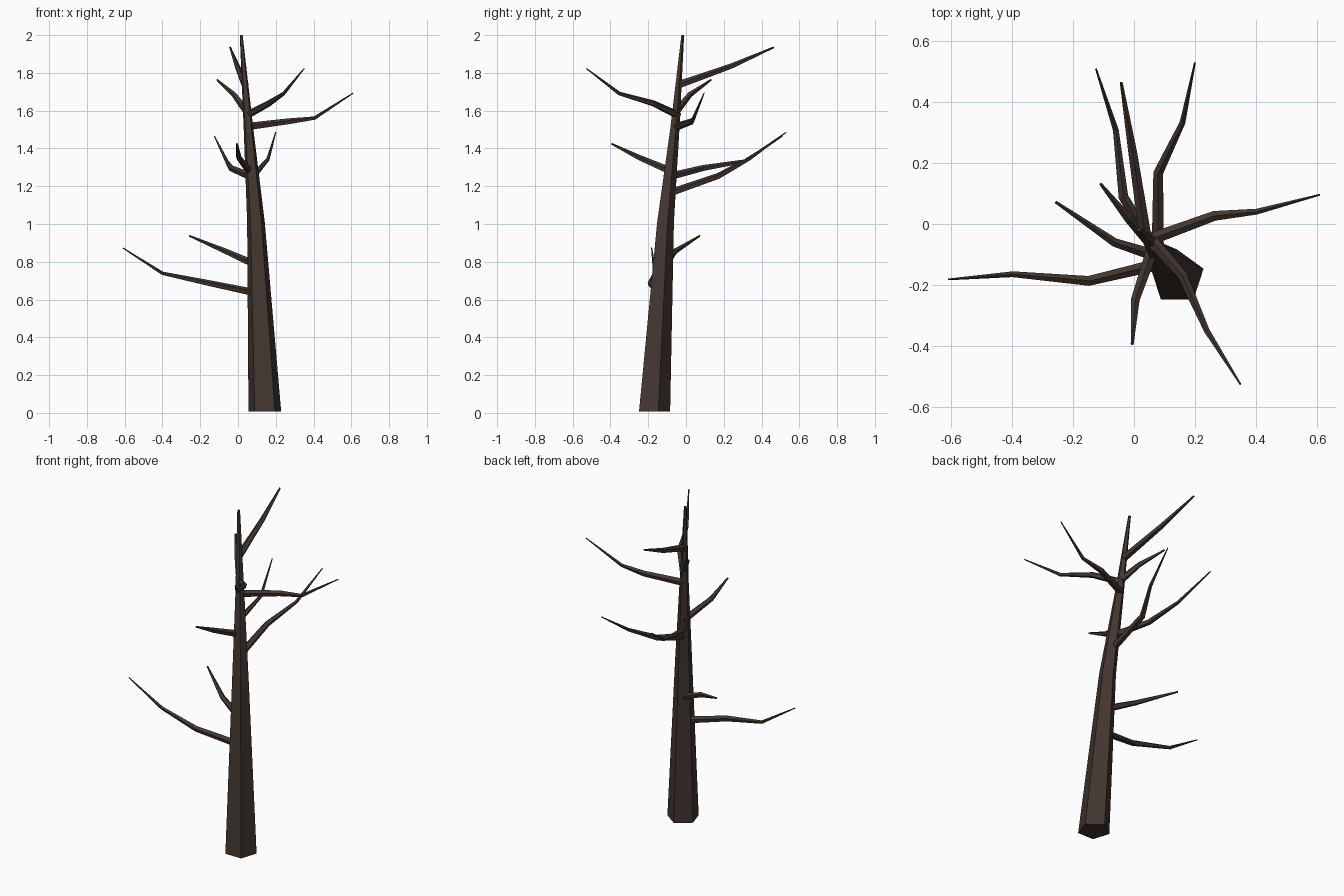
import bpy, bmesh, math
from mathutils import Vector

if "Cube" in bpy.data.objects:
    bpy.data.objects.remove(bpy.data.objects["Cube"])

bark = bpy.data.materials.new("dark bark")
bark.diffuse_color = (0.055, 0.037, 0.029, 1)
bark.use_nodes = True
bark.node_tree.nodes["Principled BSDF"].inputs["Base Color"].default_value = bark.diffuse_color


def tube(name, pts, radii, sides=5, level=False):
    """Tapered faceted tube through pts; level keeps the rings horizontal."""
    pts = [Vector(p) for p in pts]
    bm = bmesh.new()
    rings = []
    for i, (p, r) in enumerate(zip(pts, radii)):
        d = pts[min(i + 1, len(pts) - 1)] - pts[max(i - 1, 0)]
        q = d.to_track_quat('Z', 'Y')
        ring = []
        for k in range(sides):
            a = math.pi / 2 + math.tau * k / sides
            v = Vector((r * math.cos(a), r * math.sin(a), 0))
            ring.append(bm.verts.new(p + (v if level else q @ v)))
        rings.append(ring)
    for a, b in zip(rings, rings[1:]):
        for k in range(sides):
            n = (k + 1) % sides
            bm.faces.new((a[k], a[n], b[n], b[k]))
    bm.faces.new(rings[0][::-1])
    bm.faces.new(rings[-1])
    bmesh.ops.recalc_face_normals(bm, faces=bm.faces)
    me = bpy.data.meshes.new(name)
    bm.to_mesh(me)
    bm.free()
    me.materials.append(bark)
    ob = bpy.data.objects.new(name, me)
    bpy.context.collection.objects.link(ob)


# Leaning five-sided trunk
tube("trunk",
     [(0.142, -0.175, 0.008), (0.095, -0.113, 1.01), (0.056, -0.062, 1.5), (0.017, -0.018, 2.0)],
     [0.091, 0.049, 0.027, 0.008], level=True)

# Branches: path from the trunk outwards
long_taper = [0.021, 0.017, 0.010, 0.003]
short_taper = [0.021, 0.015, 0.005]
branches = {
    "low_left_branch": [(0.09, -0.13, 0.635), (-0.15, -0.187, 0.685), (-0.40, -0.165, 0.738), (-0.61, -0.182, 0.873)],
    "low_back_branch": [(0.09, -0.11, 0.785), (-0.065, -0.06, 0.855), (-0.257, 0.072, 0.937)],
    "mid_back_right_branch": [(0.078, -0.08, 1.165), (0.08, 0.17, 1.253), (0.16, 0.335, 1.345), (0.20, 0.53, 1.485)],
    "mid_back_left_branch": [(0.06, -0.07, 1.255), (-0.035, 0.09, 1.295), (-0.06, 0.31, 1.332), (-0.125, 0.51, 1.465)],
    "mid_front_branch": [(0.065, -0.07, 1.275), (0.004, -0.25, 1.352), (-0.006, -0.395, 1.425)],
    "high_right_branch": [(0.055, -0.05, 1.515), (0.265, 0.027, 1.542), (0.405, 0.041, 1.56), (0.61, 0.096, 1.693)],
    "high_front_branch": [(0.045, -0.04, 1.575), (0.16, -0.17, 1.637), (0.24, -0.352, 1.69), (0.35, -0.527, 1.823)],
    "high_back_left_branch": [(0.045, -0.05, 1.6), (-0.02, 0.02, 1.685), (-0.11, 0.132, 1.763)],
    "top_back_branch": [(0.037, -0.04, 1.735), (-0.005, 0.24, 1.835), (-0.042, 0.465, 1.935)],
}
for name, path in branches.items():
    tube(name, path, long_taper if len(path) == 4 else short_taper)
